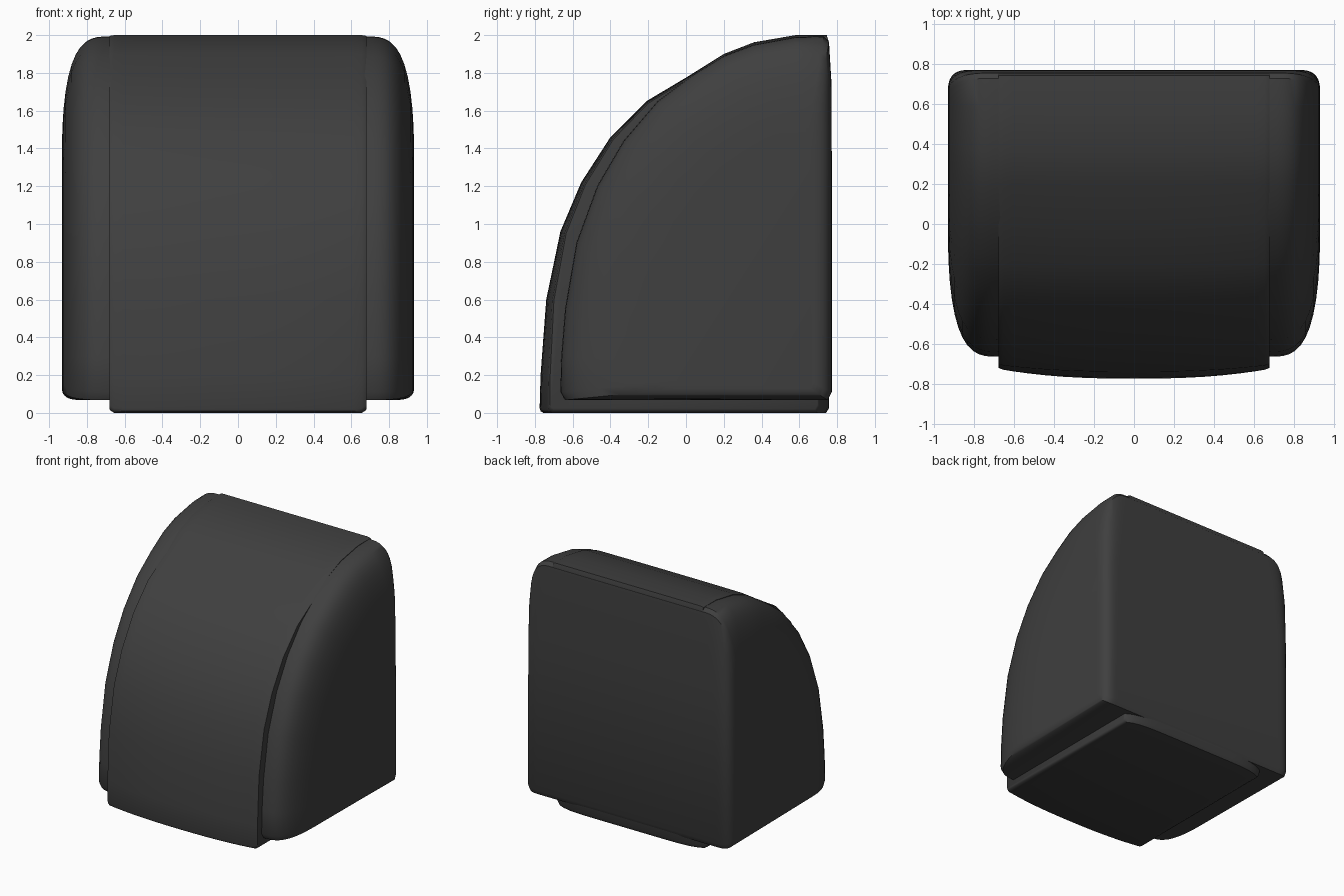
import bpy, bmesh, math
from mathutils import Vector

if "Cube" in bpy.data.objects:
    bpy.data.objects.remove(bpy.data.objects["Cube"])

dark = bpy.data.materials.new("dark_grey")
dark.diffuse_color = (0.05, 0.05, 0.05, 1)
dark.use_nodes = True
dark.node_tree.nodes["Principled BSDF"].inputs["Base Color"].default_value = dark.diffuse_color


def loft(name, rings):
    """Skin a list of equal-length closed rings and cap both ends."""
    bm = bmesh.new()
    vs = [[bm.verts.new(p) for p in r] for r in rings]
    n = len(rings[0])
    for a, b in zip(vs, vs[1:]):
        for i in range(n):
            j = (i + 1) % n
            bm.faces.new((a[i], a[j], b[j], b[i]))
    bm.faces.new(vs[0])
    bm.faces.new(vs[-1])
    bmesh.ops.recalc_face_normals(bm, faces=bm.faces)
    me = bpy.data.meshes.new(name)
    bm.to_mesh(me)
    bm.free()
    ob = bpy.data.objects.new(name, me)
    bpy.context.collection.objects.link(ob)
    me.materials.append(dark)
    bpy.ops.object.select_all(action='DESELECT')
    ob.select_set(True)
    bpy.context.view_layer.objects.active = ob
    bpy.ops.object.shade_smooth_by_angle(angle=math.radians(40))
    return ob


def inward(pts):
    """Inward normals of an open curve running up the front and over the top."""
    out = []
    for i in range(len(pts)):
        t = Vector(pts[min(i + 1, len(pts) - 1)]) - Vector(pts[max(i - 1, 0)])
        out.append(Vector((t.y, -t.x)).normalized())
    out[0], out[-1] = Vector((1, 0)), Vector((0, -1))
    return out


# Main body: (y, z) profile, each point with rounding depth and rounding width
front = [(-.665, .11), (-.66, .3), (-.64, .55), (-.58, .9), (-.47, 1.2), (-.33, 1.44),
         (-.15, 1.65), (.03, 1.785), (.2, 1.89), (.36, 1.95), (.58, 1.99), (.73, 1.993)]
depth = [n * .6 for n in inward(front)]
depth[0] = Vector((.6, .06))
depth[-1] = Vector((-.1, -.6))
spec = [((-.64, .068), Vector((.6, .06)), .25)]
spec += [(p, d, .25) for p, d in zip(front, depth)]
spec += [((.757, 1.965), Vector((-.1, -.58)), .25), ((.77, 1.75), Vector((-.1, -.4)), .2),
         ((.772, 1.3), Vector((-.1, -.1)), .14), ((.772, .11), Vector((-.1, .05)), .12),
         ((.75, .068), Vector((-.09, .06)), .12)]
STEPS = 12
rings = []
for k in range(STEPS + 1):
    a = math.pi / 2 * k / STEPS
    f = max(0, 1 - math.sin(a)) ** 1.5
    rings.append([(.932 - w * (1 - math.cos(a)), p[0] + d.x * f, p[1] + d.y * f)
                  for p, d, w in spec])
mirrored = [[(-x, y, z) for x, y, z in r] for r in reversed(rings)]
loft("body", rings + mirrored)

# Central front panel with base, gently crowned toward its lower edge
curve = [(-.775, .025), (-.77, .2), (-.74, .6), (-.665, .96), (-.555, 1.22), (-.4, 1.46),
         (-.21, 1.65), (0, 1.775), (.2, 1.9), (.36, 1.962), (.58, 2.0), (.745, 2.0)]
normals = inward(curve)
half = [0, .12, .24, .35, .45, .54, .61, .655, .673, .68]
rings = []
for x in [-h for h in reversed(half[1:])] + half:
    u = abs(x) / .68
    edge = max(0, (abs(x) - .655) / .025) ** 2 * .02
    back = .757 - .06 * u ** 8
    pts = []
    for (y, z), n in zip(curve, normals):
        s = .05 * u ** 2.5 * (1 - z / 2) + edge * .3
        pts.append((x, y + n.x * s, max(z + n.y * s, .025 + edge if z < .1 else 0)))
    y0 = pts[0][1]
    ring = [(x, y0 + .02, edge), (x, y0 + .005, .009 + edge)] + pts
    ring += [(x, .757, 1.96), (x, .757, 1.8), (x, back, .2), (x, back, .025 + edge),
             (x, back - .015, edge)]
    rings.append(ring)
loft("front_panel", rings)
